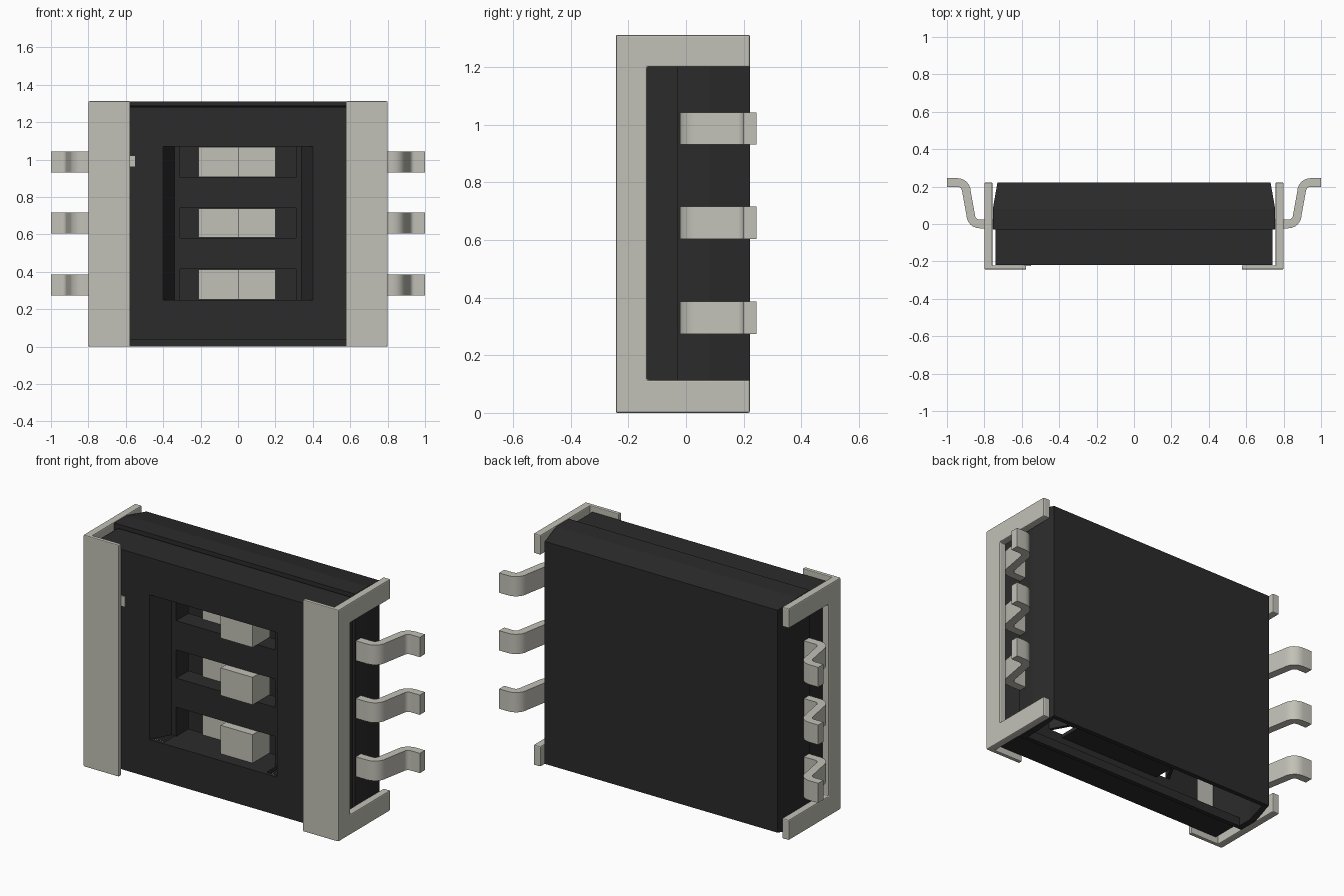
import bpy, bmesh, math
from mathutils import Vector

cube = bpy.data.objects.get("Cube")
if cube:
    bpy.data.objects.remove(cube, do_unlink=True)


def material(name, rgb):
    m = bpy.data.materials.new(name)
    m.use_nodes = True
    m.diffuse_color = (*rgb, 1)
    m.node_tree.nodes["Principled BSDF"].inputs["Base Color"].default_value = (*rgb, 1)
    return m


BLACK = material("black_plastic", (0.024, 0.024, 0.024))
METAL = material("pale_metal", (0.54, 0.535, 0.475))


def finish(bm, name, mat, bevel=0, smooth=False):
    bmesh.ops.recalc_face_normals(bm, faces=bm.faces)
    mesh = bpy.data.meshes.new(name)
    bm.to_mesh(mesh)
    bm.free()
    mesh.materials.append(mat)
    ob = bpy.data.objects.new(name, mesh)
    bpy.context.collection.objects.link(ob)
    if bevel:
        mod = ob.modifiers.new("soft_edges", 'BEVEL')
        mod.width, mod.segments = bevel, 2
    if smooth:
        bpy.ops.object.select_all(action='DESELECT')
        ob.select_set(True)
        bpy.context.view_layer.objects.active = ob
        bpy.ops.object.shade_smooth_by_angle(angle=math.radians(40))
    return ob


def add_box(bm, x0, x1, y0, y1, z0, z1):
    vs = bmesh.ops.create_cube(bm, size=1)["verts"]
    for v in vs:
        v.co = Vector((x0 + (v.co.x + .5) * (x1 - x0),
                       y0 + (v.co.y + .5) * (y1 - y0),
                       z0 + (v.co.z + .5) * (z1 - z0)))


def add_prism(bm, pts, to3d, a, b):
    """Extrude a 2D outline from a to b."""
    lo = [bm.verts.new(to3d(p, a)) for p in pts]
    hi = [bm.verts.new(to3d(p, b)) for p in pts]
    bm.faces.new(lo)
    bm.faces.new(hi)
    n = len(pts)
    for i in range(n):
        j = (i + 1) % n
        bm.faces.new((lo[i], lo[j], hi[j], hi[i]))


def boxes(name, mat, *dims, **kw):
    bm = bmesh.new()
    for d in dims:
        add_box(bm, *d)
    return finish(bm, name, mat, **kw)


# Rear cover: drafted shell, open in front and underneath
bm = bmesh.new()
rings = []
for y, hx, z0, z1 in [(-.03, .755, 0, 1.31), (.08, .755, 0, 1.31), (.222, .73, .025, 1.285)]:
    rings.append([bm.verts.new((x, y, z)) for x, z in
                  [(-hx, z0), (-hx, z1), (hx, z1), (hx, z0)]])
for r, s in zip(rings, rings[1:]):
    for i in range(3):
        bm.faces.new((r[i], r[i + 1], s[i + 1], s[i]))
bm.faces.new(rings[-1])
cover = finish(bm, "rear_cover", BLACK)
if cover.data.polygons[-1].normal.y < 0:
    cover.data.flip_normals()
shell = cover.modifiers.new("wall", 'SOLIDIFY')
shell.thickness = .035
shell.offset = -1

# Front housing: walls, lower lip and a face plate around the window
boxes("front_housing", BLACK,
      (-.74, -.72, -.22, 0, .035, 1.28), (.72, .74, -.22, 0, .035, 1.28),
      (-.74, .74, -.22, 0, 1.26, 1.28), (-.74, .74, -.22, -.03, .035, .055),
      (-.755, .755, -.03, -.005, 0, .05))
boxes("face_plate", BLACK,
      (-.6, -.4, -.22, -.2, .035, 1.28), (.4, .6, -.22, -.2, .035, 1.28),
      (-.4, .4, -.22, -.2, .035, .25), (-.4, .4, -.22, -.2, 1.07, 1.28))

# Recessed window: sloping side walls and a floor with three slots
SLOTS = [(.25, .415), (.58, .74), (.905, 1.07)]
bm = bmesh.new()
for s in (-1, 1):
    outline = [(.40, -.22), (.34, -.11), (.36, -.11), (.42, -.22)]
    add_prism(bm, outline, lambda p, z: (s * p[0], p[1], z), .25, 1.07)
    add_box(bm, *sorted((s * .31, s * .345)), -.11, 0, .25, 1.07)
for (_, z0), (z1, _) in zip(SLOTS, SLOTS[1:]):
    add_box(bm, -.34, .34, -.11, 0, z0, z1)
add_box(bm, -.4, .4, -.2, 0, 1.07, 1.09)
add_box(bm, -.32, .32, -.2, 0, .23, .25)
finish(bm, "window_recess", BLACK)

# Sliding keys: a raised block beside a low plate
for i, (z0, z1) in enumerate(SLOTS):
    boxes(f"slider_{i + 1}", METAL,
          (0, .2, -.155, 0, z0 + .002, z1 - .002),
          (-.21, 0, -.02, 0, z0 + .002, z1 - .002))

# Index mark by the right bracket
boxes("index_mark", METAL, (-.585, -.552, -.224, -.216, .963, 1.02))

# Side brackets: U-shaped plate with a flange folded over the front
U = [(-.243, 0), (.222, 0), (.222, .115), (-.135, .115),
     (-.135, 1.2), (.222, 1.2), (.222, 1.312), (-.243, 1.312)]
for side, s in (("left", 1), ("right", -1)):
    bm = bmesh.new()
    add_prism(bm, U, lambda p, x: (s * x, p[0], p[1]), .757, .8)
    finish(bm, f"{side}_bracket", METAL, bevel=.006)
    boxes(f"{side}_flange", METAL,
          (*sorted((s * .577, s * .795)), -.243, -.221, 0, 1.312), bevel=.004)


# Bent terminals: constant-thickness strip along an S-shaped path
def arc(cx, cy, r, a0, a1, n=6):
    return [(cx + r * math.cos(math.radians(a0 + (a1 - a0) * i / n)),
             cy + r * math.sin(math.radians(a0 + (a1 - a0) * i / n))) for i in range(n + 1)]


T = .023
outline = ([(.735, -T)] + arc(.825, .048, .048 + T, -90, 0)
           + arc(.944, .174, .048 - T, 180, 90) + [(1, .199), (1, .245)]
           + arc(.944, .174, .048 + T, 90, 180)
           + arc(.825, .048, .048 - T, 0, -90) + [(.735, T)])
for side, s in (("left", 1), ("right", -1)):
    for i, zc in enumerate((.33, .66, .987)):
        bm = bmesh.new()
        add_prism(bm, outline, lambda p, z: (s * p[0], p[1], z), zc - .056, zc + .056)
        finish(bm, f"{side}_terminal_{i + 1}", METAL, smooth=True)
